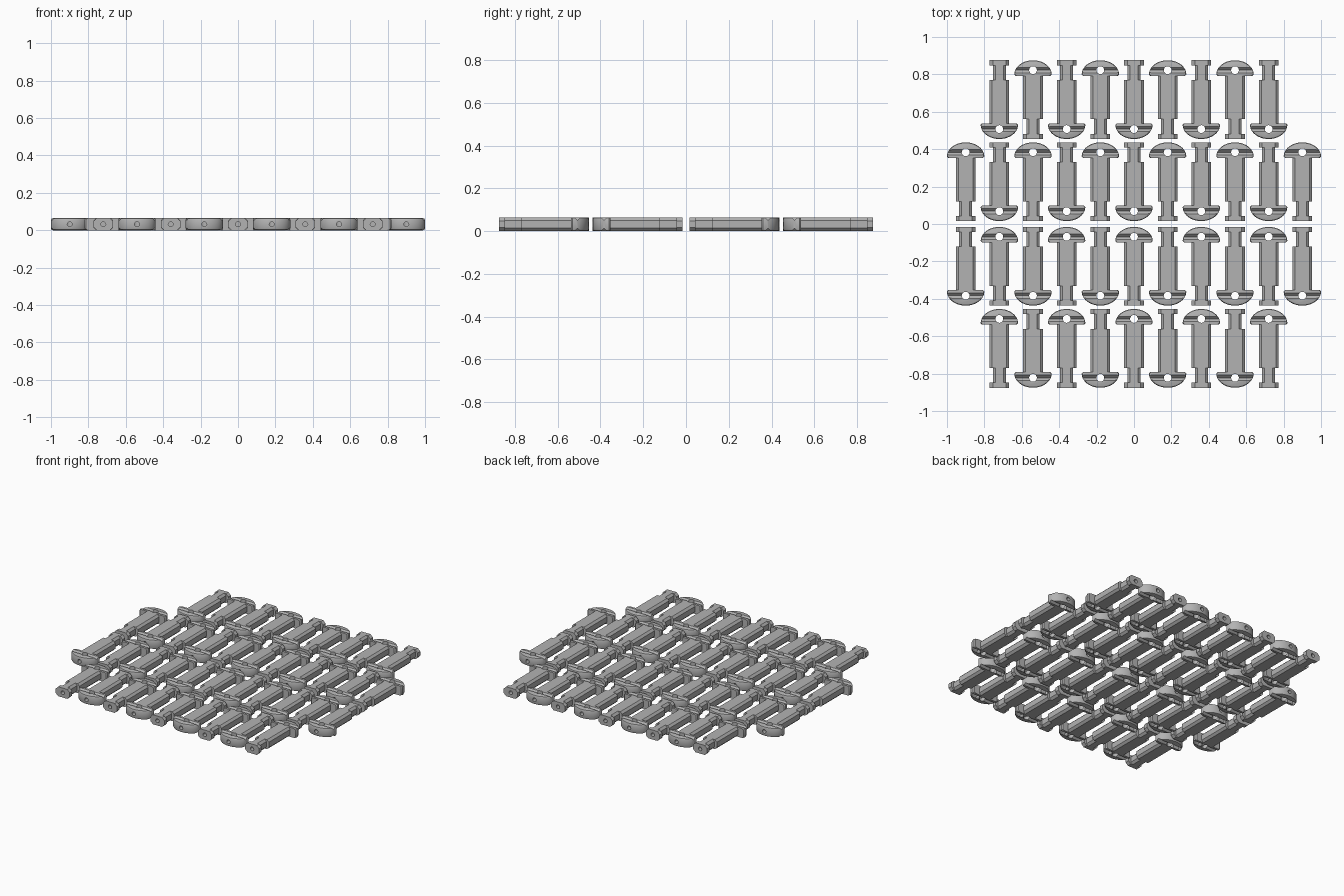
import bpy, bmesh, math
from mathutils import Matrix, Vector

if "Cube" in bpy.data.objects:
    bpy.data.objects.remove(bpy.data.objects["Cube"])

H = 0.065      # piece thickness
L = 0.421      # piece length
STEP = 0.18    # spacing between pieces across x
HOLE_Y = 0.053

grey = bpy.data.materials.new("plain grey")
grey.diffuse_color = (0.45, 0.45, 0.45, 1)
grey.use_nodes = True
grey.node_tree.nodes["Principled BSDF"].inputs["Base Color"].default_value = grey.diffuse_color


def make_object(name, bm):
    bmesh.ops.recalc_face_normals(bm, faces=bm.faces)
    mesh = bpy.data.meshes.new(name)
    bm.to_mesh(mesh)
    bm.free()
    mesh.materials.append(grey)
    ob = bpy.data.objects.new(name, mesh)
    bpy.context.collection.objects.link(ob)
    return ob


def octagon(y, w, c):
    """Chamfered rectangle across the shaft: half width w, chamfer c."""
    h = H / 2
    pts = [(w, h - c), (w - c, h), (c - w, h), (-w, h - c)]
    pts += [(-x, -z) for x, z in pts]
    return [Vector((x, y, z + h)) for x, z in pts]


def shaft():
    """Body, narrow neck and end cap as one stepped octagonal bar."""
    bm = bmesh.new()
    rings = [(0.079, 0.053, 0.014), (0.315, 0.053, 0.014),
             (0.315, 0.035, 0.014), (0.393, 0.035, 0.014),
             (0.393, 0.053, 0.018), (L, 0.053, 0.018)]
    loops = [[bm.verts.new(p) for p in octagon(*r)] for r in rings]
    for a, b in zip(loops, loops[1:]):
        for i in range(8):
            j = (i + 1) % 8
            bm.faces.new((a[i], a[j], b[j], b[i]))
    bm.faces.new(loops[0])
    bm.faces.new(loops[-1])
    return make_object("shaft", bm)


def head():
    """Half-round head with a bevelled curved rim."""
    bm = bmesh.new()
    n = 20
    ring = [bm.verts.new((-0.1 * math.cos(math.pi * i / n),
                          0.076 - 0.076 * math.sin(math.pi * i / n), 0))
            for i in range(n + 1)]
    ring = [bm.verts.new((-0.093, 0.083, 0))] + ring + [bm.verts.new((0.093, 0.083, 0))]
    f = bm.faces.new(ring)
    ext = bmesh.ops.extrude_face_region(bm, geom=[f])
    bmesh.ops.translate(bm, vec=(0, 0, H),
                        verts=[v for v in ext["geom"] if isinstance(v, bmesh.types.BMVert)])
    rim = [e for e in bm.edges if abs(e.verts[0].co.z - e.verts[1].co.z) < 1e-6
           and min(v.co.y for v in e.verts) < 0.08]
    bmesh.ops.bevel(bm, geom=rim, offset=0.01, segments=2, profile=0.5, affect='EDGES')
    return make_object("head", bm)


def cylinder(name, radius, depth, loc, along_y=False):
    bm = bmesh.new()
    bmesh.ops.create_cone(bm, cap_ends=True, segments=16, radius1=radius,
                          radius2=radius, depth=depth)
    if along_y:
        bm.transform(Matrix.Rotation(math.pi / 2, 4, 'X'))
    bm.transform(Matrix.Translation(loc))
    return make_object(name, bm)


def groove(name, z):
    """Square bar turned on edge, cutting a V across the head."""
    bm = bmesh.new()
    bmesh.ops.create_cube(bm, size=1)
    bm.transform(Matrix.Translation((0, HOLE_Y, z)) @ Matrix.Rotation(math.pi / 4, 4, 'X')
                 @ Matrix.Diagonal((0.3, 0.02, 0.02, 1)))
    return make_object(name, bm)


# One master toggle: head joined to shaft, then holes and grooves cut
toggle = head()
bar = shaft()
cutters = [cylinder("cross_hole", 0.021, 0.2, (0, HOLE_Y, H / 2)),
           cylinder("head_hole", 0.013, 0.08, (0, 0.005, H / 2), True),
           cylinder("cap_hole", 0.013, 0.08, (0, L, H / 2), True),
           groove("top_groove", H), groove("bottom_groove", 0)]
for ob, op in [(bar, 'UNION')] + [(c, 'DIFFERENCE') for c in cutters]:
    mod = toggle.modifiers.new(ob.name, 'BOOLEAN')
    mod.object, mod.operation, mod.solver = ob, op, 'EXACT'
bpy.context.view_layer.update()
mesh = bpy.data.meshes.new_from_object(
    toggle.evaluated_get(bpy.context.evaluated_depsgraph_get()))
mesh.name = "toggle"
mesh.materials.clear()
mesh.materials.append(grey)
for p in mesh.polygons:
    p.material_index = 0
for ob in [toggle, bar] + cutters:
    bpy.data.objects.remove(ob)

# Four rows; neighbours alternate direction
# (row centre y, columns either side of the middle, head-up parity)
rows = [(0.665, 4, 1), (0.226, 5, 1), (-0.226, 5, 0), (-0.665, 4, 0)]
for r, (yc, half, parity) in enumerate(rows):
    for i in range(-half, half + 1):
        up = i % 2 == parity
        ob = bpy.data.objects.new(f"toggle_{r + 1}_{i + half + 1}", mesh)
        ob.location = (i * STEP, yc + (L / 2 if up else -L / 2), 0)
        ob.rotation_euler.z = math.pi if up else 0
        bpy.context.collection.objects.link(ob)

# Smooth the curved surfaces, keep the edges sharp
first = bpy.data.objects["toggle_1_1"]
bpy.context.view_layer.objects.active = first
first.select_set(True)
bpy.ops.object.shade_smooth_by_angle(angle=math.radians(30))
